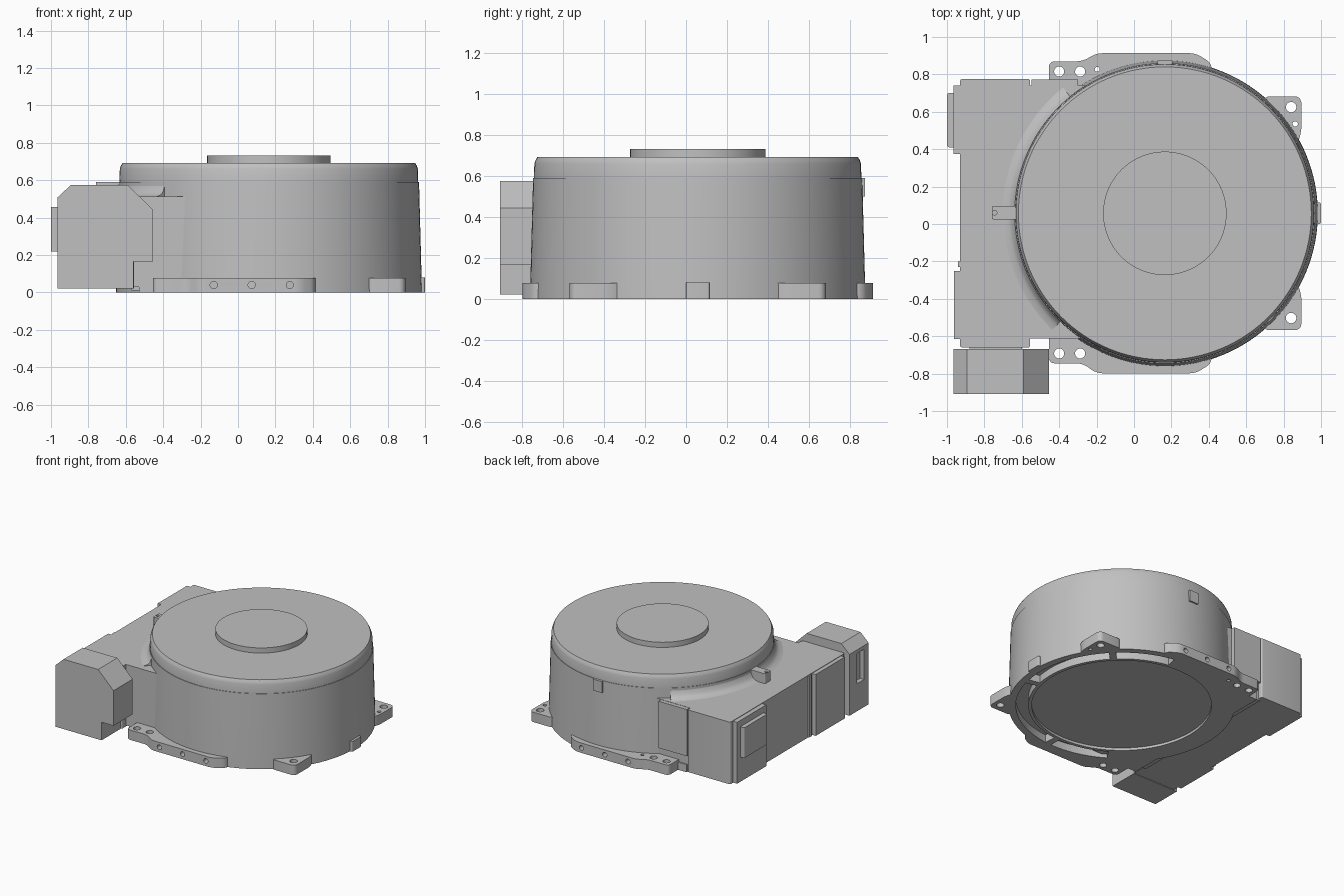
import bpy
import bmesh
import math
from mathutils import Matrix, Vector

if "Cube" in bpy.data.objects:
    bpy.data.objects.remove(bpy.data.objects["Cube"], do_unlink=True)

CX, CY = 0.165, 0.057      # axis of the round housing

metal = bpy.data.materials.new("cast_grey")
metal.use_nodes = True
metal.diffuse_color = (0.53, 0.53, 0.53, 1)
metal.node_tree.nodes["Principled BSDF"].inputs["Base Color"].default_value = metal.diffuse_color


def finish(name, bm):
    bmesh.ops.remove_doubles(bm, verts=bm.verts, dist=1e-5)
    bmesh.ops.recalc_face_normals(bm, faces=bm.faces)
    mesh = bpy.data.meshes.new(name)
    bm.to_mesh(mesh)
    bm.free()
    mesh.materials.append(metal)
    obj = bpy.data.objects.new(name, mesh)
    bpy.context.collection.objects.link(obj)
    return obj


def prism(name, points, low, high, axis="z", rounding=0.0):
    """Extrude an outline along z, or an x-z outline along y."""
    bm = bmesh.new()
    place = (lambda a, b: (a, b, low)) if axis == "z" else (lambda a, b: (a, low, b))
    move = Vector((0, 0, high - low)) if axis == "z" else Vector((0, high - low, 0))
    face = bm.faces.new([bm.verts.new(place(a, b)) for a, b in points])
    out = bmesh.ops.extrude_face_region(bm, geom=[face])
    bmesh.ops.translate(bm, vec=move, verts=[v for v in out["geom"] if isinstance(v, bmesh.types.BMVert)])
    if rounding:
        sides = [e for e in bm.edges
                 if abs((e.verts[0].co - e.verts[1].co).normalized().dot(move.normalized())) > 0.99]
        bmesh.ops.bevel(bm, geom=sides, offset=rounding, segments=5, profile=0.5, affect="EDGES")
    return finish(name, bm)


def block(name, x0, x1, y0, y1, z0, z1, rounding=0.0):
    return prism(name, [(x0, y0), (x1, y0), (x1, y1), (x0, y1)], z0, z1, rounding=rounding)


def lathe(name, profile, start=0, end=360, steps=128):
    """Revolve a radius-height profile; partial turns get end caps."""
    full = end - start == 360
    bm = bmesh.new()
    rings = []
    for i in range(steps + 1):
        a = math.radians(start + (end - start) * i / steps)
        rings.append([bm.verts.new((CX + r * math.cos(a), CY + r * math.sin(a), z)) for r, z in profile])
    n = len(profile)
    for a, b in zip(rings, rings[1:]):
        for j in range(n - 1 if full else n):
            k = (j + 1) % n
            bm.faces.new((a[j], a[k], b[k], b[j]))
    if not full:
        bm.faces.new(rings[0])
        bm.faces.new(rings[-1])
    bmesh.ops.remove_doubles(bm, verts=bm.verts, dist=1e-5)
    bmesh.ops.dissolve_degenerate(bm, dist=1e-6, edges=bm.edges)
    return finish(name, bm)


def rod(name, centre, radius, length, axis="z"):
    bm = bmesh.new()
    bmesh.ops.create_cone(bm, cap_ends=True, segments=24, radius1=radius, radius2=radius, depth=length)
    turn = Matrix.Rotation(math.radians(90), 4, "X") if axis == "y" else Matrix.Identity(4)
    bmesh.ops.transform(bm, matrix=Matrix.Translation(centre) @ turn, verts=bm.verts)
    return finish(name, bm)


def cut(obj, cutters):
    for c in cutters:
        m = obj.modifiers.new("cut", "BOOLEAN")
        m.operation, m.solver, m.object = "DIFFERENCE", "EXACT", c
    bpy.context.view_layer.update()
    result = bpy.data.meshes.new_from_object(obj.evaluated_get(bpy.context.evaluated_depsgraph_get()))
    obj.modifiers.clear()
    obj.data = result


# Round housing with stepped lid and raised centre disc
housing = lathe("housing", [(0, 0), (0.818, 0), (0.816, 0.1), (0.803, 0.59), (0, 0.59)])
lathe("lid", [(0, 0.58), (0.799, 0.58), (0.797, 0.66), (0.792, 0.675), (0.783, 0.692), (0, 0.692)])
lathe("lid_disc", [(0, 0.68), (0.33, 0.68), (0.33, 0.733), (0, 0.733)], steps=96)

# Base flanges, mounting ears and floor web
front_flange = prism("front_flange", [(-0.455, -0.5), (-0.455, -0.745), (-0.275, -0.745), (-0.2, -0.798),
                     (0.33, -0.798), (0.415, -0.745), (0.415, -0.55)], 0, 0.078, rounding=0.03)
back_flange = prism("back_flange", [(0.415, 0.66), (0.415, 0.86), (0.33, 0.913), (-0.2, 0.913),
                    (-0.275, 0.87), (-0.455, 0.87), (-0.455, 0.6)], 0, 0.078, rounding=0.03)
ears = []
for name, s in (("front_ear", -1), ("back_ear", 1)):
    outline = [(0.69, 0.625), (0.895, 0.625), (0.895, 0.43), (0.84, 0.29), (0.66, 0.3)]
    ears.append(prism(name, [(x, CY + s * y) for x, y in outline], 0, 0.078, rounding=0.035))
side_lug = block("side_lug", 0.9, 1.0, 0, 0.115, 0, 0.08, 0.01)
floor_web = block("floor_web", -0.53, -0.25, -0.61, 0.75, 0, 0.06)
bases = [front_flange, back_flange, floor_web, side_lug] + ears

# Underside recess, ribbed groove and bolt holes
recess = lathe("recess_cutter", [(0, -0.05), (0.65, -0.05), (0.65, 0.02), (0, 0.02)], steps=96)
groove_outline = [(0.675, -0.05), (0.765, -0.05), (0.765, 0.06), (0.675, 0.06)]
grooves = [lathe("groove_cutter", groove_outline, a, b, 24)
           for a, b in ((-122, -88), (-84, -15), (-11, 43), (47, 80))]
holes = [rod("hole_cutter", (x, y, 0.04), r, 0.3)
         for x, y, r in ((-0.4, -0.692, 0.027), (-0.288, -0.692, 0.027), (-0.4, 0.815, 0.027),
                         (-0.288, 0.815, 0.027), (-0.197, 0.827, 0.013), (0.84, -0.503, 0.028),
                         (0.84, 0.625, 0.028), (0.862, 0.535, 0.014))]
holes += [rod("side_hole_cutter", (x, y, 0.04), 0.019, 0.1, "y")
          for x in (-0.13, 0.073, 0.277) for y in (-0.8, 0.915)]
cut(housing, [recess] + grooves)
for part in bases:
    cut(part, [recess] + grooves + holes)

# Electronics box beside the housing
block("box_outer", -0.93, -0.555, -0.66, 0.775, 0.02, 0.512, 0.012)
block("box_inner", -0.57, 0.0, -0.612, 0.74, 0.03, 0.512)
block("box_back_panel", -0.548, -0.3, 0.7, 0.772, 0.14, 0.51)
block("box_front_skirt", -0.57, -0.53, -0.55, 0.74, 0.01, 0.1)
block("side_panel_front", -0.962, -0.9, -0.615, -0.25, 0.022, 0.508)
block("side_panel_back", -0.966, -0.9, 0.375, 0.74, 0.022, 0.508)
block("side_rib", -0.94, -0.9, -0.23, -0.2, 0.022, 0.508)
block("side_connector", -1.0, -0.95, 0.41, 0.70, 0.218, 0.458, 0.012)

# Cove where the box meets the housing, and the top locating tab
lathe("cove", [(0.78, 0.5), (0.87, 0.511), (0.835, 0.52), (0.815, 0.538), (0.803, 0.57), (0.78, 0.57)],
      129, 226, 48)
tab = block("locating_tab", -0.76, -0.61, 0.025, 0.095, 0.505, 0.59, 0.008)
tab_hole = rod("tab_cutter", (-0.745, 0.06, 0.55), 0.012, 0.2)
cut(tab, [tab_hole])
block("rim_key", 0.125, 0.205, 0.84, 0.874, 0.5, 0.59)

# Chamfered connector shroud with a slot in its outer side
shroud = prism("connector_shroud", [(-0.965, 0.022), (-0.965, 0.508), (-0.893, 0.575), (-0.59, 0.575),
               (-0.455, 0.443), (-0.455, 0.165), (-0.56, 0.165), (-0.56, 0.022)], -0.908, -0.668, "y")
slot = block("slot_cutter", -1.0, -0.93, -0.85, -0.76, 0.24, 0.48)
cut(shroud, [slot])
block("shroud_bridge", -0.88, -0.6, -0.70, -0.64, 0.12, 0.49)

# Remove cutters, then smooth the round surfaces
for c in [recess, tab_hole, slot] + grooves + holes:
    bpy.data.objects.remove(c, do_unlink=True)
bpy.ops.object.select_all(action="DESELECT")
for obj in bpy.context.collection.objects:
    if obj.type == "MESH" and metal.name in obj.data.materials:
        obj.select_set(True)
        bpy.context.view_layer.objects.active = obj
bpy.ops.object.shade_smooth_by_angle(angle=math.radians(30))
